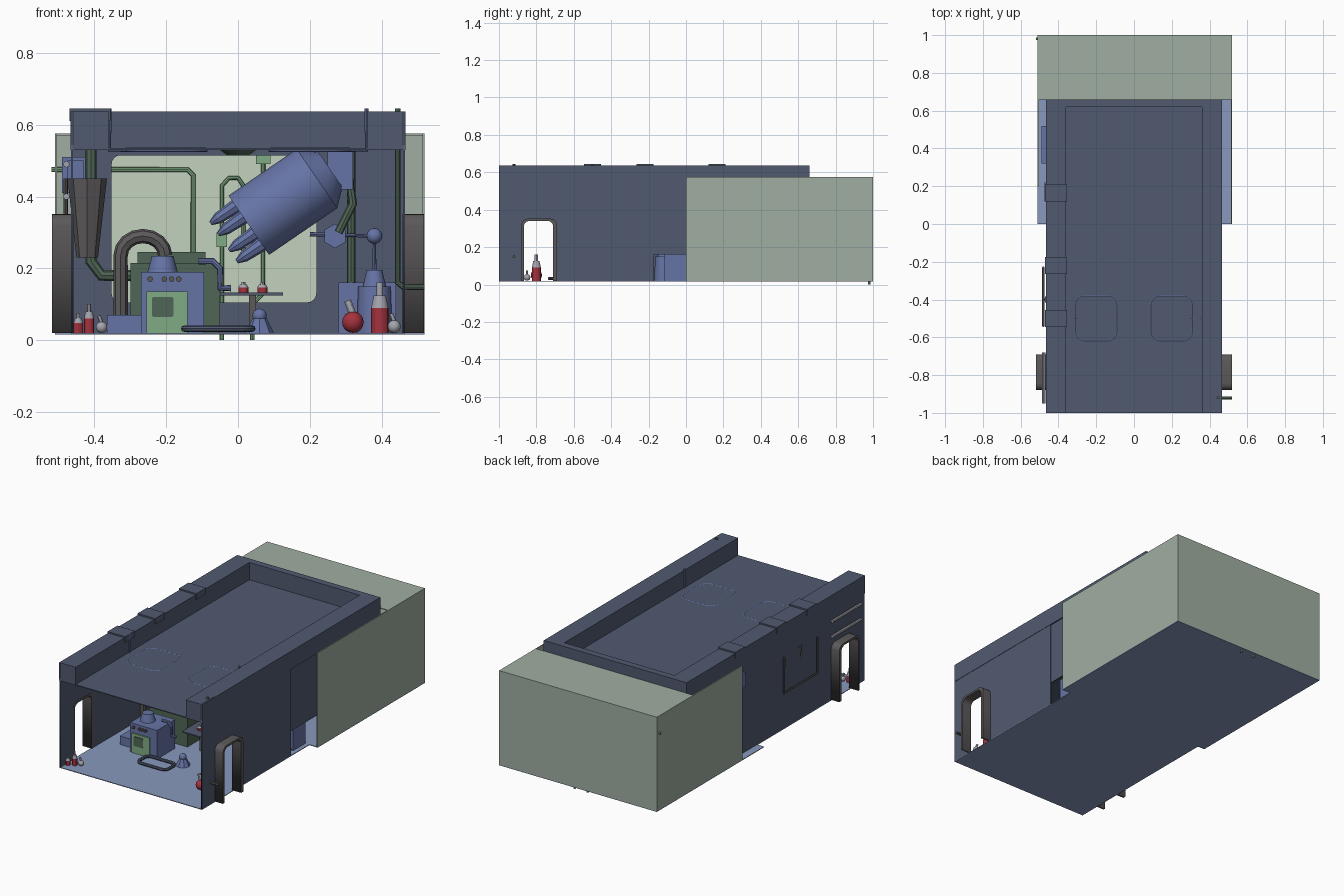
import bpy
import bmesh
import math
from mathutils import Matrix, Vector

default_cube = bpy.data.objects.get("Cube")
if default_cube:
    bpy.data.objects.remove(default_cube)


# Flat colours
def make_material(name, red, green, blue):
    linear = [((c / 255 + 0.055) / 1.055) ** 2.4 for c in (red, green, blue)]
    material = bpy.data.materials.new(name)
    material.use_nodes = True
    material.diffuse_color = (*linear, 1)
    material.node_tree.nodes["Principled BSDF"].inputs["Base Color"].default_value = (*linear, 1)
    return material


slate = make_material("slate wall", 80, 90, 112)
sage = make_material("sage green", 160, 175, 162)
pale = make_material("pale green", 196, 210, 190)
floor_blue = make_material("floor blue", 136, 153, 190)
steel = make_material("steel blue", 102, 116, 166)
charcoal = make_material("charcoal", 92, 89, 90)
silver = make_material("silver grey", 165, 165, 175)
mint = make_material("mint green", 128, 172, 132)
forest = make_material("forest green", 80, 102, 86)
crimson = make_material("crimson liquid", 165, 50, 62)


# Shared building helpers
def finish(name, mesh_builder, material, smooth=False):
    mesh = bpy.data.meshes.new(name)
    mesh_builder.to_mesh(mesh)
    mesh_builder.free()
    item = bpy.data.objects.new(name, mesh)
    bpy.context.collection.objects.link(item)
    mesh.materials.append(material)
    if smooth:
        bpy.ops.object.select_all(action='DESELECT')
        item.select_set(True)
        bpy.context.view_layer.objects.active = item
        bpy.ops.object.shade_smooth_by_angle()
    return item


def box(name, low, high, material):
    low, high = Vector(low), Vector(high)
    builder = bmesh.new()
    place = Matrix.Translation((low + high) / 2) @ Matrix.Diagonal((*(high - low), 1))
    bmesh.ops.create_cube(builder, size=1, matrix=place)
    return finish(name, builder, material)


def cone(name, start, end, radius, tip, material, sides=12):
    start, end = Vector(start), Vector(end)
    axis = end - start
    builder = bmesh.new()
    place = Matrix.Translation((start + end) / 2) @ axis.to_track_quat('Z', 'Y').to_matrix().to_4x4()
    bmesh.ops.create_cone(builder, cap_ends=True, segments=sides, radius1=radius,
                          radius2=tip, depth=axis.length, matrix=place)
    return finish(name, builder, material, sides > 8)


def ball(name, centre, radius, material):
    builder = bmesh.new()
    bmesh.ops.create_uvsphere(builder, u_segments=12, v_segments=8, radius=radius,
                              matrix=Matrix.Translation(centre))
    return finish(name, builder, material, True)


def convert_curve(name, curve, material, place=Matrix()):
    item = bpy.data.objects.new(name, curve)
    bpy.context.collection.objects.link(item)
    item.matrix_world = place
    curve.materials.append(material)
    bpy.ops.object.select_all(action='DESELECT')
    item.select_set(True)
    bpy.context.view_layer.objects.active = item
    bpy.ops.object.convert(target='MESH')
    return item


def pipe(name, points, radius, material, closed=False):
    curve = bpy.data.curves.new(name, 'CURVE')
    curve.dimensions = '3D'
    curve.bevel_depth, curve.bevel_resolution = radius, 2
    curve.use_fill_caps = True
    spline = curve.splines.new('POLY')
    spline.points.add(len(points) - 1)
    for target, point in zip(spline.points, points):
        target.co = (*point, 1)
    spline.use_cyclic_u = closed
    item = convert_curve(name, curve, material)
    bpy.ops.object.shade_smooth_by_angle()
    return item


def plate(name, outlines, facing, position, thickness, material):
    # Flat outline with optional holes; facing X uses (y, z), facing Y uses (x, z)
    curve = bpy.data.curves.new(name, 'CURVE')
    curve.dimensions, curve.fill_mode = '2D', 'BOTH'
    curve.extrude = thickness / 2
    for outline in outlines:
        spline = curve.splines.new('POLY')
        spline.points.add(len(outline) - 1)
        for target, (u, v) in zip(spline.points, outline):
            target.co = (u, v, 0, 1)
        spline.use_cyclic_u = True
    if facing == 'X':
        place = Matrix(((0, 0, 1, position), (1, 0, 0, 0), (0, 1, 0, 0), (0, 0, 0, 1)))
    else:
        place = Matrix(((1, 0, 0, 0), (0, 0, -1, position), (0, 1, 0, 0), (0, 0, 0, 1)))
    return convert_curve(name, curve, material, place)


def rounded(left, right, bottom, top, radius, square_base=False):
    points = [(left, bottom), (right, bottom)] if square_base else []
    corners = [(right, top, 0), (left, top, 1), (left, bottom, 2), (right, bottom, 3)]
    for u, v, quarter in corners[:2] if square_base else corners:
        u += radius if u == left else -radius
        v += radius if v == bottom else -radius
        for step in range(5):
            angle = (quarter + step / 4) * math.pi / 2
            points.append((u + radius * math.cos(angle), v + radius * math.sin(angle)))
    return points


# Floor and the rear outer shell
base, roof, top = 0.02, 0.53, 0.637
box("front_floor", (-0.465, -1, 0.016), (0.465, 0, base), floor_blue)
box("rear_floor", (-0.51, 0, 0.016), (0.52, 1, base), floor_blue)
box("shell_back", (-0.51, 0.994, base), (0.52, 1, 0.575), sage)
box("shell_top", (-0.51, 0.66, 0.57), (0.52, 1, 0.575), sage)
box("shell_left", (0.514, 0, base), (0.52, 1, 0.575), sage)
box("shell_right", (-0.51, 0.2, base), (-0.504, 1, 0.575), sage)
box("rear_pale_panel", (-0.45, 0.988, 0.03), (0.45, 0.993, 0.56), pale)

# Side walls with arched doors, hollow beams above and door tunnels
door = rounded(-0.867, -0.71, base, 0.34, 0.03, True)
surround = rounded(-0.88, -0.69, base, 0.352, 0.035, True)
for side, word in ((1, "left"), (-1, "right")):
    front_end = -0.17 if side > 0 else 0.62
    wall = [(-1, base), *door[:1], *door[:1:-1], door[1], (front_end, base), (front_end, top), (-1, top)]
    plate(word + "_wall", [wall], 'X', side * 0.462, 0.006, slate)
    tunnel = [*surround[:1], *surround[:1:-1], surround[1], door[1], *door[2:], door[0]]
    plate(word + "_door_tunnel", [tunnel], 'X', side * 0.488, 0.06, charcoal)
    low, high = sorted((side * 0.36, side * 0.467))
    box(word + "_roof_beam", (low, -1, roof), (high, 0.66, top), slate)
box("left_wall_rear", (0.452, -0.17, 0.16), (0.46, 0.62, roof), slate)
box("roof_sheet", (-0.36, -1, roof), (0.36, 0.62, 0.535), slate)
box("roof_rear_parapet", (-0.36, 0.62, roof), (0.36, 0.66, top), slate)

# Rear partition with a rounded window
frame = [(-0.46, base), (0.46, base), (0.46, roof), (-0.46, roof)]
plate("rear_partition", [frame, rounded(-0.352, 0.218, 0.105, 0.515, 0.025)], 'Y', 0.62, 0.01, slate)

# Roof hatches and fittings outside the right wall
for middle in (-0.5, -0.22, 0.165):
    box("roof_hatch", (-0.47, middle - 0.045, 0.61), (-0.355, middle + 0.045, 0.645), slate)
box("side_duct", (-0.49, 0.32, 0.41), (-0.41, 0.52, 0.51), steel)
box("small_side_duct", (-0.475, 0.12, 0.41), (-0.43, 0.22, 0.5), steel)
hood = [(-0.48, -0.23, 0.45), (-0.48, -0.23, 0.24), (-0.48, -0.54, 0.24), (-0.48, -0.54, 0.45)]
pipe("side_hood_rim", hood, 0.006, charcoal)
for height in (0.4, 0.49):
    pipe("side_rail", [(-0.478, -0.95, height), (-0.478, -0.68, height)], 0.009, silver)
cone("inner_hood", (-0.42, -0.4, 0.23), (-0.42, -0.4, 0.45), 0.03, 0.055, charcoal, 8)
cone("vent_cap", (-0.41, -0.2, 0.56), (-0.41, -0.2, 0.61), 0.025, 0.035, steel)
pipe("vent_pipe", [(-0.41, -0.2, 0.58), (-0.41, -0.2, 0.22), (-0.38, -0.2, 0.18), (-0.3, -0.2, 0.18)], 0.016, forest)
pipe("wall_drain", [(0.445, -0.92, 0.645), (0.445, -0.92, 0.16), (0.46, -0.92, 0.148), (0.52, -0.92, 0.148)],
     0.008, forest)

# Ceiling pipe loops and lamp ring
for side in (-1, 1):
    loop = [(side * u, -0.5 + v, roof) for u, v in rounded(0.09, 0.31, -0.12, 0.12, 0.05)]
    pipe("ceiling_loop", loop, 0.0065, steel, True)
    pipe("ceiling_riser", [(side * 0.3, -0.5, roof), (side * 0.358, -0.5, roof), (side * 0.358, -0.5, 0.645)],
         0.006, steel)
cone("ceiling_lamp", (0, -0.3, 0.515), (0, -0.3, 0.53), 0.03, 0.05, forest)

# Plumbing against the rear wall
deep = 0.98
pipe("rear_feed_pipe", [(-0.52, deep, 0.475), (-0.14, deep, 0.475), (-0.125, deep, 0.46), (-0.125, deep, 0.2)],
     0.007, mint)
pipe("rear_arch_pipe", [(-0.045, deep, 0), (-0.045, deep, 0.43), (-0.025, deep, 0.452), (0, deep, 0.452),
                        (0.015, deep, 0.43), (0.015, deep, 0.25)], 0.006, mint)
pipe("rear_straight_pipe", [(0.04, deep, 0), (0.04, deep, 0.1), (0.07, deep, 0.13), (0.07, deep, 0.51)], 0.006, mint)
box("rear_pipe_cap", (0.05, 0.965, 0.49), (0.09, 0.985, 0.515), mint)
box("rear_pipe_joint", (-0.06, 0.965, 0.26), (-0.03, 0.985, 0.3), mint)

# Boiler with a door, knobs, chimney and rear tank
box("boiler_body", (-0.27, -0.62, base), (-0.095, -0.45, 0.19), steel)
box("boiler_door", (-0.255, -0.627, base), (-0.14, -0.62, 0.135), mint)
plate("boiler_hatch", [rounded(-0.24, -0.18, 0.065, 0.12, 0.005)], 'Y', -0.629, 0.004, forest)
for x in (-0.245, -0.205, -0.185, -0.165):
    cone("boiler_knob", (x, -0.632, 0.17), (x, -0.62, 0.17), 0.008, 0.008, charcoal, 8)
box("boiler_side_block", (-0.365, -0.58, base), (-0.27, -0.46, 0.07), steel)
cone("boiler_chimney", (-0.21, -0.54, 0.19), (-0.21, -0.54, 0.235), 0.042, 0.03, steel)
box("rear_tank", (-0.3, -0.4, base), (-0.05, -0.2, 0.215), forest)
box("rear_tank_lid", (-0.28, -0.38, 0.215), (-0.09, -0.22, 0.245), forest)
arch = [(-0.265 + 0.062 * math.cos(t), -0.42, 0.235 + 0.055 * math.sin(t))
        for t in [math.pi * i / 8 for i in range(9)]]
pipe("boiler_arch_duct", arch + [(-0.327, -0.42, 0.04)], 0.02, charcoal)
pipe("boiler_outlet", [(-0.11, -0.55, 0.22), (-0.07, -0.55, 0.22), (-0.05, -0.55, 0.2), (-0.05, -0.55, 0.145),
                       (-0.02, -0.55, 0.145)], 0.009, steel)
floor_loop = [(u, -0.68 + v, 0.032) for u, v in rounded(-0.15, 0.04, -0.05, 0.05, 0.03)]
pipe("floor_hose", floor_loop, 0.009, slate, True)

# Tilted tank hung from the roof with four nozzles
low_end, high_end = Vector((0.03, -0.2, 0.32)), Vector((0.22, -0.2, 0.45))
axis = (high_end - low_end).normalized()
cone("tilted_tank", low_end, high_end, 0.1, 0.1, steel, 16)
cone("tilted_tank_cap", high_end, high_end + axis * 0.045, 0.1, 0.06, steel, 16)
cross = Vector((-axis.z, 0, axis.x))
for turn in range(4):
    angle = turn * math.pi / 2 + 0.4
    root = low_end + (cross * math.cos(angle) + Vector((0, math.sin(angle), 0))) * 0.07
    cone("tank_nozzle", root, root - axis * 0.06, 0.02, 0.016, steel, 8)
    cone("tank_nozzle_tip", root - axis * 0.06, root - axis * 0.085, 0.016, 0.006, steel, 8)
pipe("tank_hose", [(0.27, -0.2, 0.47), (0.31, -0.2, 0.45), (0.32, -0.2, 0.38), (0.28, -0.2, 0.3)], 0.012, forest)
box("tank_bracket", (0.25, -0.22, 0.42), (0.32, -0.18, roof), steel)

# Distilling stand by the left wall
pipe("stand_post", [(0.315, -0.1, base), (0.315, -0.1, roof)], 0.012, forest)
pipe("stand_link", [(0.2, -0.12, 0.295), (0.38, -0.12, 0.29), (0.38, -0.12, 0.15)], 0.006, steel)
ball("stand_globe", (0.38, -0.12, 0.29), 0.022, steel)
cone("stand_valve", (0.27, -0.15, 0.29), (0.27, -0.11, 0.29), 0.034, 0.034, steel, 6)
cone("still_body", (0.38, -0.12, base), (0.38, -0.12, 0.15), 0.05, 0.045, steel)
cone("still_neck", (0.38, -0.12, 0.15), (0.38, -0.12, 0.195), 0.032, 0.022, steel)
box("stand_cabinet", (0.28, -0.115, base), (0.44, 0, 0.16), steel)
cone("floor_pump", (0.06, -0.6, base), (0.06, -0.6, 0.06), 0.04, 0.02, steel, 8)
ball("pump_head", (0.06, -0.6, 0.068), 0.02, steel)

# Bench and glassware
box("bench_top", (-0.05, -0.45, 0.125), (0.125, -0.3, 0.132), slate)
box("bench_leg", (0.03, -0.4, base), (0.05, -0.36, 0.125), charcoal)


def bottle(x, y, z, radius, height):
    cone("bottle_liquid", (x, y, z), (x, y, z + height / 2), radius, radius, crimson)
    cone("bottle_glass", (x, y, z + height / 2), (x, y, z + height * 0.75), radius, radius * 0.7, silver)
    cone("bottle_neck", (x, y, z + height * 0.75), (x, y, z + height), radius * 0.4, radius * 0.4, silver)


for x in (0.015, 0.068):
    bottle(x, -0.38, 0.132, 0.014, 0.03)
bottle(0.395, -0.8, base, 0.024, 0.14)
bottle(-0.445, -0.95, base, 0.013, 0.055)
bottle(-0.415, -0.93, base, 0.014, 0.08)
for x, y, radius in ((0.32, -0.8, 0.03), (0.435, -0.85, 0.018), (-0.38, -0.92, 0.016)):
    ball("round_flask", (x, y, base + radius), radius, crimson if radius > 0.02 else silver)
    cone("flask_neck", (x, y, base + radius * 1.7), (x - radius / 2, y, base + radius * 3), radius / 3, radius / 3, silver)
